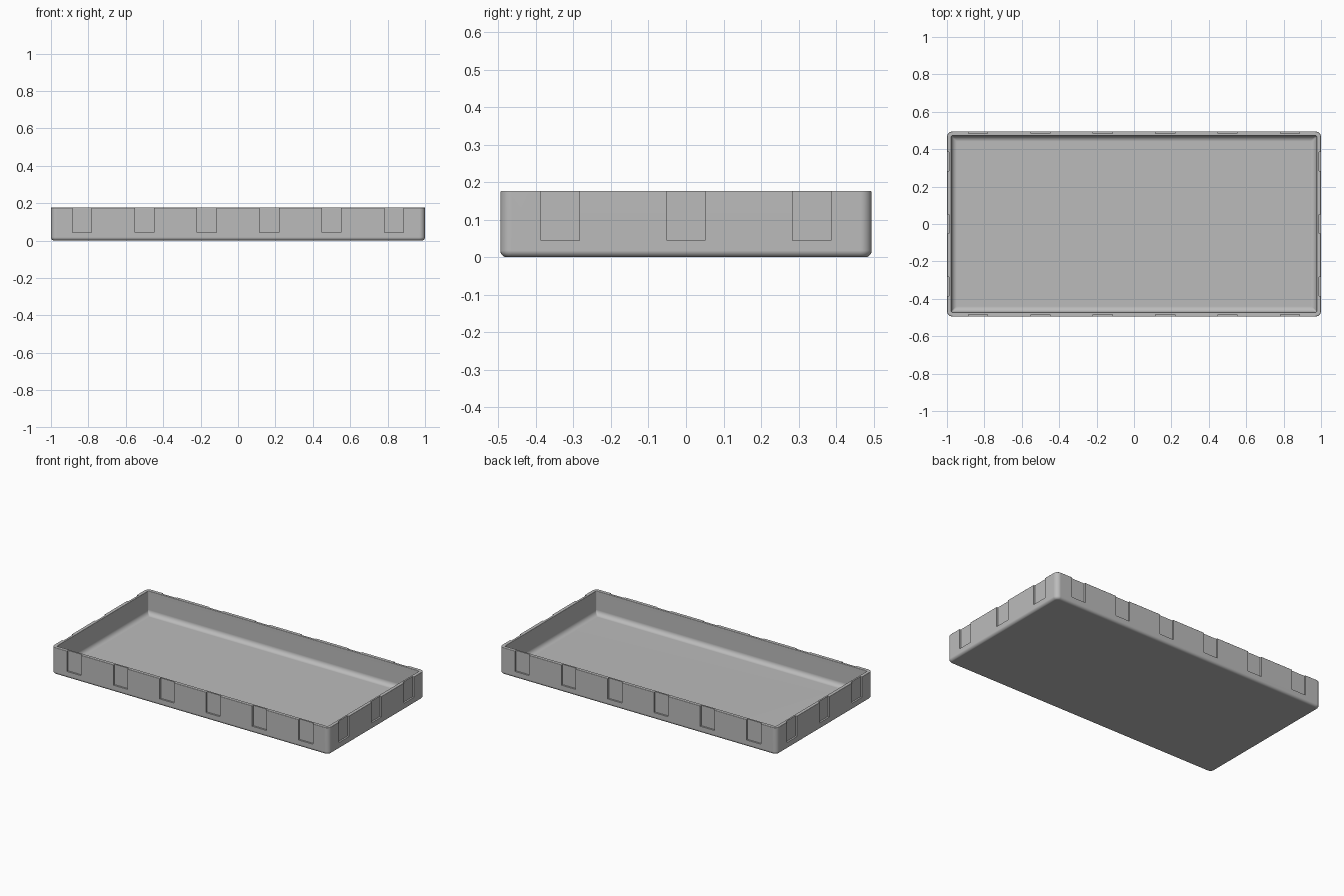
import bpy, bmesh, math
from mathutils import Matrix, Vector

if "Cube" in bpy.data.objects:
    bpy.data.objects.remove(bpy.data.objects["Cube"], do_unlink=True)

HALF_X, HALF_Y, HEIGHT = 1.0, 0.495, 0.177
CORNER, WALL, FLOOR = 0.03, 0.024, 0.025
BOTTOM_R, INNER_R, RIM_R = 0.018, 0.03, 0.004
SLOT_W, SLOT_Z, SLOT_D = 0.102, 0.044, 0.011

grey = bpy.data.materials.new("plain grey")
grey.use_nodes = True
colour = (0.5, 0.5, 0.5, 1)
grey.diffuse_color = colour
grey.node_tree.nodes["Principled BSDF"].inputs["Base Color"].default_value = colour


def make_object(name, bm):
    bmesh.ops.recalc_face_normals(bm, faces=bm.faces)
    mesh = bpy.data.meshes.new(name)
    bm.to_mesh(mesh)
    bm.free()
    mesh.materials.append(grey)
    obj = bpy.data.objects.new(name, mesh)
    bpy.context.collection.objects.link(obj)
    return obj


def arc(cx, cz, r, start, end, steps):
    """Points of a circular arc, angles in degrees."""
    angles = [math.radians(start + (end - start) * i / steps) for i in range(steps + 1)]
    return [(cx + r * math.cos(a), cz + r * math.sin(a)) for a in angles]


def rounded_ring(bm, inset, z):
    """Rounded rectangle of vertices, inset from the outer wall."""
    r = max(CORNER - inset, 0.006)
    verts = []
    for i, (sx, sy) in enumerate([(1, 1), (-1, 1), (-1, -1), (1, -1)]):
        cx, cy = sx * (HALF_X - inset - r), sy * (HALF_Y - inset - r)
        for x, y in arc(cx, cy, r, 90 * i, 90 * i + 90, 6):
            verts.append(bm.verts.new((x, y, z)))
    return verts


# Tray section: underside edge, outer wall, rim, inner wall, floor fillet
profile = (arc(BOTTOM_R, BOTTOM_R, BOTTOM_R, 270, 180, 6)
           + arc(RIM_R, HEIGHT - RIM_R, RIM_R, 180, 90, 3)
           + arc(WALL - RIM_R, HEIGHT - RIM_R, RIM_R, 90, 0, 3)
           + arc(WALL + INNER_R, FLOOR + INNER_R, INNER_R, 180, 270, 6))
bm = bmesh.new()
rings = [rounded_ring(bm, inset, z) for inset, z in profile]
for lower, upper in zip(rings, rings[1:]):
    n = len(lower)
    for i in range(n):
        j = (i + 1) % n
        bm.faces.new((lower[i], lower[j], upper[j], upper[i]))
bm.faces.new(rings[0])
bm.faces.new(rings[-1])
tray = make_object("tray", bm)

# Shallow slots, open at the rim, along all four walls
bm = bmesh.new()


def add_slot(x, y, along_x):
    size = (SLOT_W, 2 * SLOT_D) if along_x else (2 * SLOT_D, SLOT_W)
    top = HEIGHT + 0.05
    matrix = (Matrix.Translation(Vector((x, y, (SLOT_Z + top) / 2)))
              @ Matrix.Diagonal((size[0], size[1], top - SLOT_Z, 1)))
    bmesh.ops.create_cube(bm, size=1, matrix=matrix)


for side in (-1, 1):
    for x in (0.167, 0.5, 0.835):
        add_slot(x, side * HALF_Y, True)
        add_slot(-x, side * HALF_Y, True)
    for y in (-0.335, 0, 0.335):
        add_slot(side * HALF_X, y, False)
cutter = make_object("slot_cutter", bm)
cutter.hide_render = True

cut = tray.modifiers.new("slots", "BOOLEAN")
cut.operation = "DIFFERENCE"
cut.solver = "EXACT"
cut.object = cutter

bpy.ops.object.select_all(action="DESELECT")
tray.select_set(True)
bpy.context.view_layer.objects.active = tray
bpy.ops.object.modifier_apply(modifier=cut.name)
bpy.data.objects.remove(cutter, do_unlink=True)

# Smooth fillets, flat walls
bpy.ops.object.shade_smooth_by_angle(angle=math.radians(35))
normals = tray.modifiers.new("even_normals", "WEIGHTED_NORMAL")
normals.keep_sharp = True
